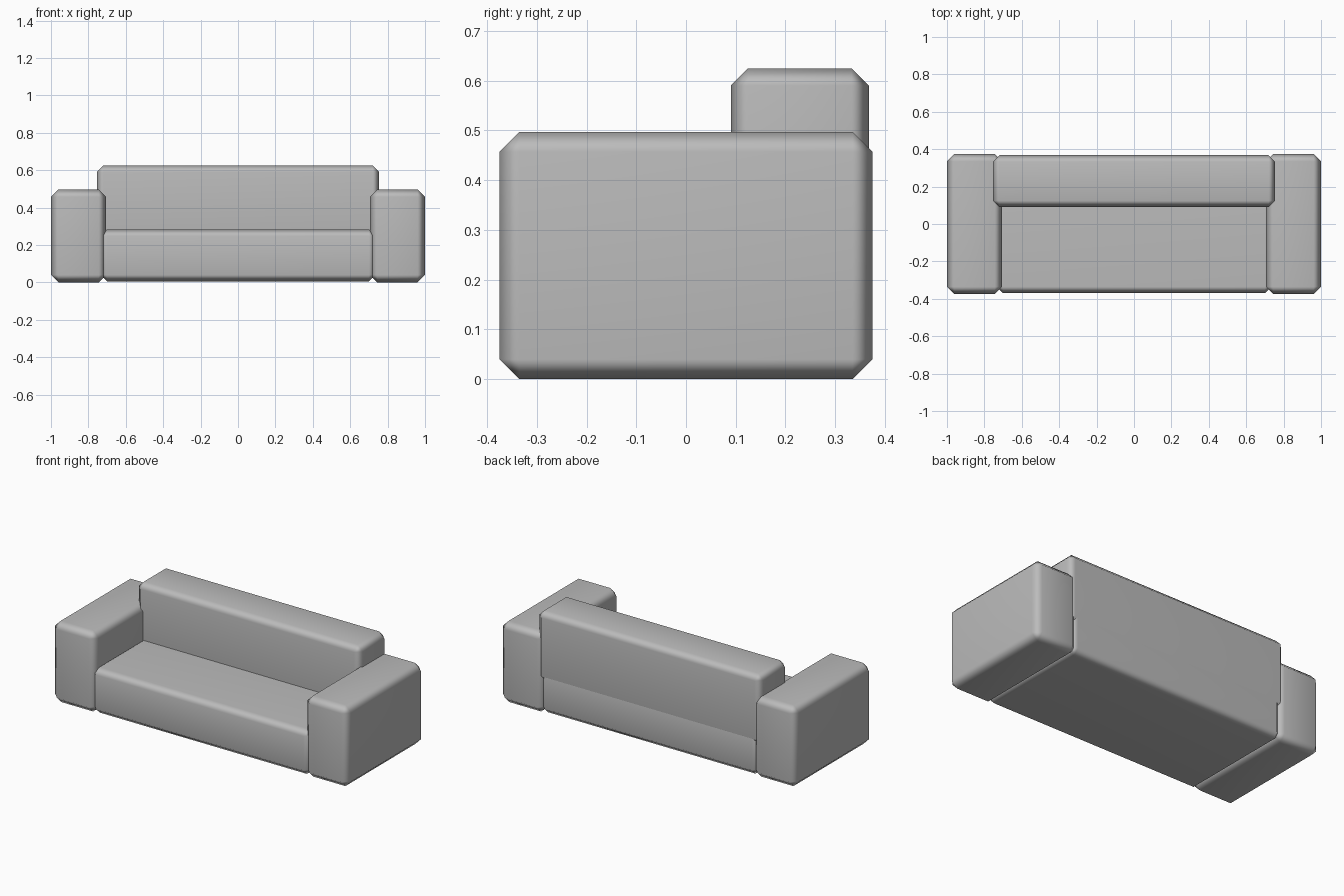
import bpy
import bmesh
from math import radians
from mathutils import Vector

cube = bpy.data.objects.get("Cube")
if cube:
    bpy.data.objects.remove(cube, do_unlink=True)

fabric = bpy.data.materials.new("grey fabric")
fabric.use_nodes = True
GREY = (0.5, 0.5, 0.5, 1)
fabric.diffuse_color = GREY
fabric.node_tree.nodes["Principled BSDF"].inputs["Base Color"].default_value = GREY


def cushion(name, low, high, chamfer):
    """Block between two corners with softly shaded chamfered edges."""
    low, high = Vector(low), Vector(high)
    bm = bmesh.new()
    bmesh.ops.create_cube(bm, size=1)
    for v in bm.verts:
        v.co = (low + high) / 2 + v.co * (high - low)
    bmesh.ops.bevel(bm, geom=bm.edges[:], offset=chamfer, offset_type='OFFSET',
                    segments=1, profile=0.5, affect='EDGES')
    mesh = bpy.data.meshes.new(name)
    bm.to_mesh(mesh)
    bm.free()
    mesh.materials.append(fabric)
    obj = bpy.data.objects.new(name, mesh)
    bpy.context.collection.objects.link(obj)
    bpy.ops.object.select_all(action='DESELECT')
    obj.select_set(True)
    bpy.context.view_layer.objects.active = obj
    bpy.ops.object.shade_smooth_by_angle(angle=radians(60))
    # Keep the broad faces flat and let the chamfers carry the gradient
    weighted = obj.modifiers.new("soft_chamfers", 'WEIGHTED_NORMAL')
    weighted.keep_sharp = True
    return obj


# Armrests
cushion("left_armrest", (0.705, -0.375, 0), (1, 0.375, 0.497), 0.04)
cushion("right_armrest", (-1, -0.375, 0), (-0.705, 0.375, 0.497), 0.04)

# Seat and backrest, both tucked into the armrests
cushion("seat", (-0.735, -0.37, 0.005), (0.735, 0.365, 0.283), 0.035)
cushion("backrest", (-0.755, 0.09, 0.2), (0.755, 0.368, 0.625), 0.035)
